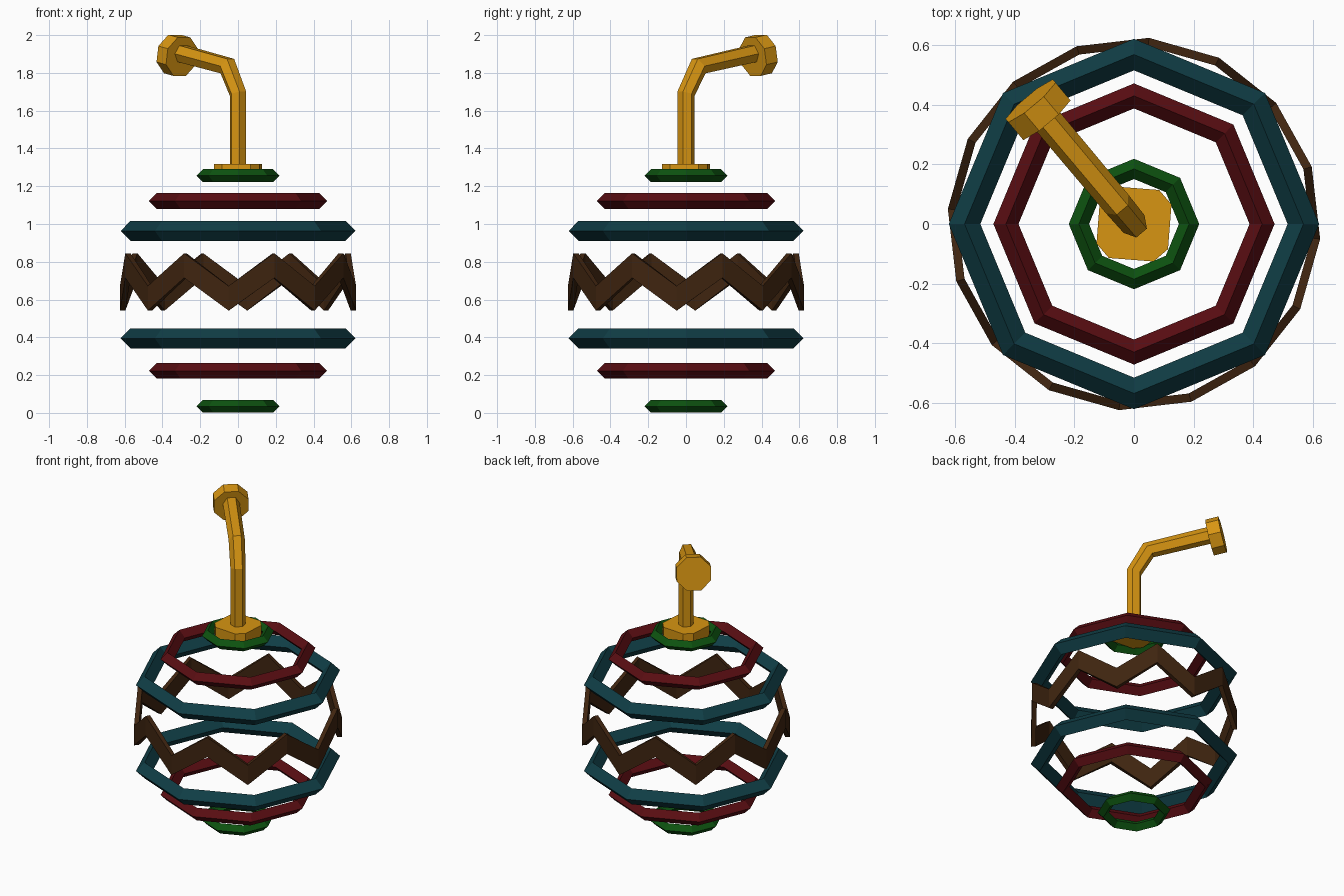
import bpy, bmesh, math
from mathutils import Vector

if "Cube" in bpy.data.objects:
    bpy.data.objects.remove(bpy.data.objects["Cube"])


def material(name, rgb):
    m = bpy.data.materials.new(name)
    m.diffuse_color = (*rgb, 1)
    m.use_nodes = True
    m.node_tree.nodes["Principled BSDF"].inputs["Base Color"].default_value = m.diffuse_color
    return m


GOLD = material("gold", (0.68, 0.30, 0.006))
GREEN = material("green", (0.004, 0.085, 0.005))
RED = material("dark_red", (0.10, 0.004, 0.006))
TEAL = material("teal", (0.005, 0.047, 0.06))
BROWN = material("brown", (0.05, 0.018, 0.005))


def loft(name, sections, mat, closed):
    """Skin a row of equal-sized cross-sections; closed joins last to first."""
    bm = bmesh.new()
    rows = [[bm.verts.new(p) for p in s] for s in sections]
    n, k = len(rows), len(rows[0])
    for i in range(n if closed else n - 1):
        a, b = rows[i], rows[(i + 1) % n]
        for j in range(k):
            bm.faces.new((a[j], a[(j + 1) % k], b[(j + 1) % k], b[j]))
    if not closed:
        bm.faces.new(rows[0])
        bm.faces.new(rows[-1])
    bmesh.ops.recalc_face_normals(bm, faces=bm.faces)
    mesh = bpy.data.meshes.new(name)
    bm.to_mesh(mesh)
    bm.free()
    mesh.materials.append(mat)
    ob = bpy.data.objects.new(name, mesh)
    bpy.context.collection.objects.link(ob)
    return ob


def polar(r, a, z):
    return Vector((r * math.cos(a), r * math.sin(a), z))


def ring(name, major, minor, z, mat):
    """Eight-sided ring with a diamond cross-section."""
    secs = []
    for i in range(8):
        a = i * math.pi / 4
        secs.append([polar(major + minor * dr, a, z + minor * dz)
                     for dr, dz in ((1, 0), (0, 1), (-1, 0), (0, -1))])
    loft(name, secs, mat, True)


# Horizontal bands, upper and lower
for label, major, minor, top, bottom, mat in (
        ("wide_ring", 0.569, 0.053, 0.963, 0.394, TEAL),
        ("middle_ring", 0.43, 0.042, 1.122, 0.223, RED),
        ("small_ring", 0.185, 0.034, 1.256, 0.035, GREEN)):
    ring("upper_" + label, major, minor, top, mat)
    ring("lower_" + label, major, minor, bottom, mat)

# Zigzag band round the middle
secs = []
for i in range(16):
    a = math.radians(-4.6 + 22.5 * i)
    low = 0.715 if i % 2 else 0.542
    secs.append([polar(0.627, a, low), polar(0.627, a, low + 0.13),
                 polar(0.598, a, low + 0.13), polar(0.598, a, low)])
loft("zigzag_band", secs, BROWN, True)

# Cap plate: square with cut corners
angles = [math.radians(40.5 + 90 * q + s) for q in range(4) for s in (-13, 13)]
loft("cap_plate", [[polar(0.142, a, z) for a in angles] for z in (1.245, 1.318)], GOLD, False)

# Bent stem, leaning towards the back left
lean = Vector((-0.643, 0.766, 0))
side = Vector((0.766, 0.643, 0))
UP = Vector((0, 0, 1))


def section(r, z, tilt, radius, count, stretch=1.0, phase=0.0):
    """Polygon centred in the leaning plane, its normal tilted from vertical."""
    t = math.radians(tilt)
    across = lean * math.cos(t) - UP * math.sin(t)
    centre = lean * r + UP * z
    return [centre + side * (radius * math.cos(a)) + across * (radius * stretch * math.sin(a))
            for a in (phase + 2 * math.pi * j / count for j in range(count))]


loft("stem", [section(0, 1.30, 0, 0.046, 6),
              section(0, 1.69, 16, 0.046, 6, 1.04),
              section(0.088, 1.836, 55, 0.049, 6, 1.1),
              section(0.48, 1.905, 80, 0.051, 6)], GOLD, False)

# Knob at the stem's end
loft("stem_knob", [section(0.462, 1.886, 80, 0.112, 8, 1, math.pi / 8),
                   section(0.54, 1.90, 80, 0.112, 8, 1, math.pi / 8)], GOLD, False)
